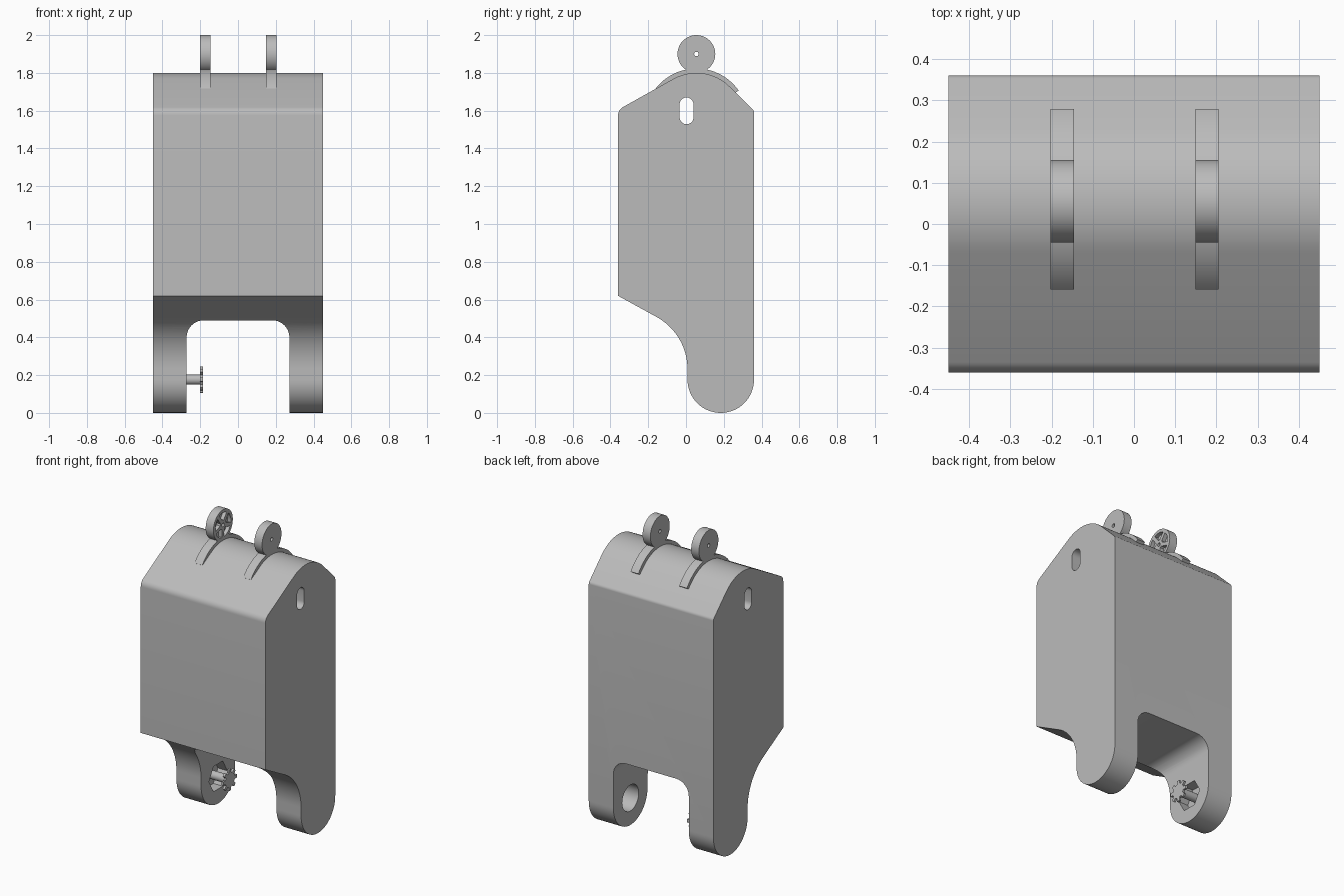
import bpy, bmesh, math
from mathutils import Vector

cube = bpy.data.objects.get("Cube")
if cube:
    bpy.data.objects.remove(cube, do_unlink=True)

grey = bpy.data.materials.new("light grey")
grey.use_nodes = True
colour = (0.5, 0.5, 0.5, 1)
grey.diffuse_color = colour
grey.node_tree.nodes["Principled BSDF"].inputs["Base Color"].default_value = colour


def arc(cu, cv, r, a0, a1, n):
    """Points on an arc, angles in degrees."""
    angles = [math.radians(a0 + (a1 - a0) * i / n) for i in range(n + 1)]
    return [(cu + r * math.cos(a), cv + r * math.sin(a)) for a in angles]


def circle(cu, cv, r, n=48):
    return arc(cu, cv, r, 0, 360, n)[:-1]


def prism(name, pts, lo, hi, axis="x"):
    """Extrude a (y, z) outline along x, or an (x, z) outline along y."""
    def place(p, t):
        return Vector((t, p[0], p[1])) if axis == "x" else Vector((p[0], t, p[1]))
    bm = bmesh.new()
    face = bm.faces.new([bm.verts.new(place(p, lo)) for p in pts])
    ext = bmesh.ops.extrude_face_region(bm, geom=[face])
    moved = [g for g in ext["geom"] if isinstance(g, bmesh.types.BMVert)]
    shift = place((0, 0), hi - lo)
    bmesh.ops.translate(bm, verts=moved, vec=shift)
    bmesh.ops.recalc_face_normals(bm, faces=bm.faces)
    mesh = bpy.data.meshes.new(name)
    bm.to_mesh(mesh)
    bm.free()
    mesh.materials.append(grey)
    ob = bpy.data.objects.new(name, mesh)
    bpy.context.collection.objects.link(ob)
    return ob


def activate(ob):
    bpy.ops.object.select_all(action="DESELECT")
    ob.select_set(True)
    bpy.context.view_layer.objects.active = ob


def combine(ob, other, operation="DIFFERENCE"):
    mod = ob.modifiers.new("combine", "BOOLEAN")
    mod.operation = operation
    mod.solver = "EXACT"
    mod.object = other
    activate(ob)
    bpy.ops.object.modifier_apply(modifier=mod.name)
    bpy.data.objects.remove(other, do_unlink=True)


def smooth(ob):
    activate(ob)
    bpy.ops.object.shade_smooth_by_angle(angle=math.radians(25))


# Housing: side outline with round crown, curved belly and round feet
outline = [(-0.36, 0.62)]
outline += arc(-0.31, 1.575, 0.05, 180, 120, 6)
outline += arc(0.055, 1.55, 0.25, 120, 45, 20)
outline += arc(0.335, 1.59, 0.025, 45, 0, 4)
outline += arc(0.184, 0.176, 0.176, 0, -180, 32)
outline += arc(-0.308, 0.231, 0.316, 0, 60, 16)
body = prism("housing", outline, -0.45, 0.45)

# Opening between the two legs
notch = [(-0.272, -0.1)] + arc(-0.182, 0.4, 0.09, 180, 90, 10)
notch += arc(0.182, 0.4, 0.09, 90, 0, 10) + [(0.272, -0.1)]
combine(body, prism("notch_cutter", notch, -1, 1, "y"))

# Oblong hole near the crown
oblong = arc(0.003, 1.633, 0.037, 0, 180, 12) + arc(0.003, 1.565, 0.037, 180, 360, 12)
combine(body, prism("oblong_cutter", oblong, -1, 1))

# Blind socket in the left leg, hexagonal pocket in the right leg
combine(body, prism("socket_cutter", circle(0.184, 0.176, 0.085), 0.2, 0.38))
combine(body, prism("pocket_cutter", circle(0.184, 0.176, 0.095, 6), -0.34, -0.2))
smooth(body)

# Shaft and toothed wheel standing out of the pocket
shaft = prism("shaft", circle(0.184, 0.176, 0.027, 32), -0.345, -0.19)
smooth(shaft)
teeth = 8
step = 360 / teeth
gear = []
for i in range(teeth):
    a = i * step
    gear += arc(0.184, 0.176, 0.07, a - step * 0.2, a + step * 0.2, 2)
    gear += arc(0.184, 0.176, 0.048, a + step * 0.3, a + step * 0.7, 2)
prism("toothed_wheel", gear, -0.2, -0.186)

# Curved straps over the crown, each carrying a round eye
for side, x0 in (("right", -0.202), ("left", 0.149)):
    x1 = x0 + 0.056
    strap_pts = arc(0.055, 1.55, 0.273, 142, 35, 28) + arc(0.055, 1.55, 0.22, 35, 142, 28)
    strap = prism(side + "_strap", strap_pts, x0, x1)
    smooth(strap)
    eye = prism(side + "_eye", circle(0.055, 1.9, 0.1, 56), x0, x1)
    combine(eye, prism("bore_cutter", circle(0.055, 1.9, 0.012, 16), x0 - 0.1, x1 + 0.1))
    if side == "right":
        # Five wedge pockets leave spokes on the inner face
        for k in range(5):
            mid = 90 + k * 72
            wedge = arc(0.055, 1.9, 0.08, mid - 28, mid + 28, 8)
            wedge += arc(0.055, 1.9, 0.03, mid + 12, mid - 12, 2)
            combine(eye, prism("wedge_cutter", wedge, x1 - 0.025, x1 + 0.05))
    smooth(eye)
